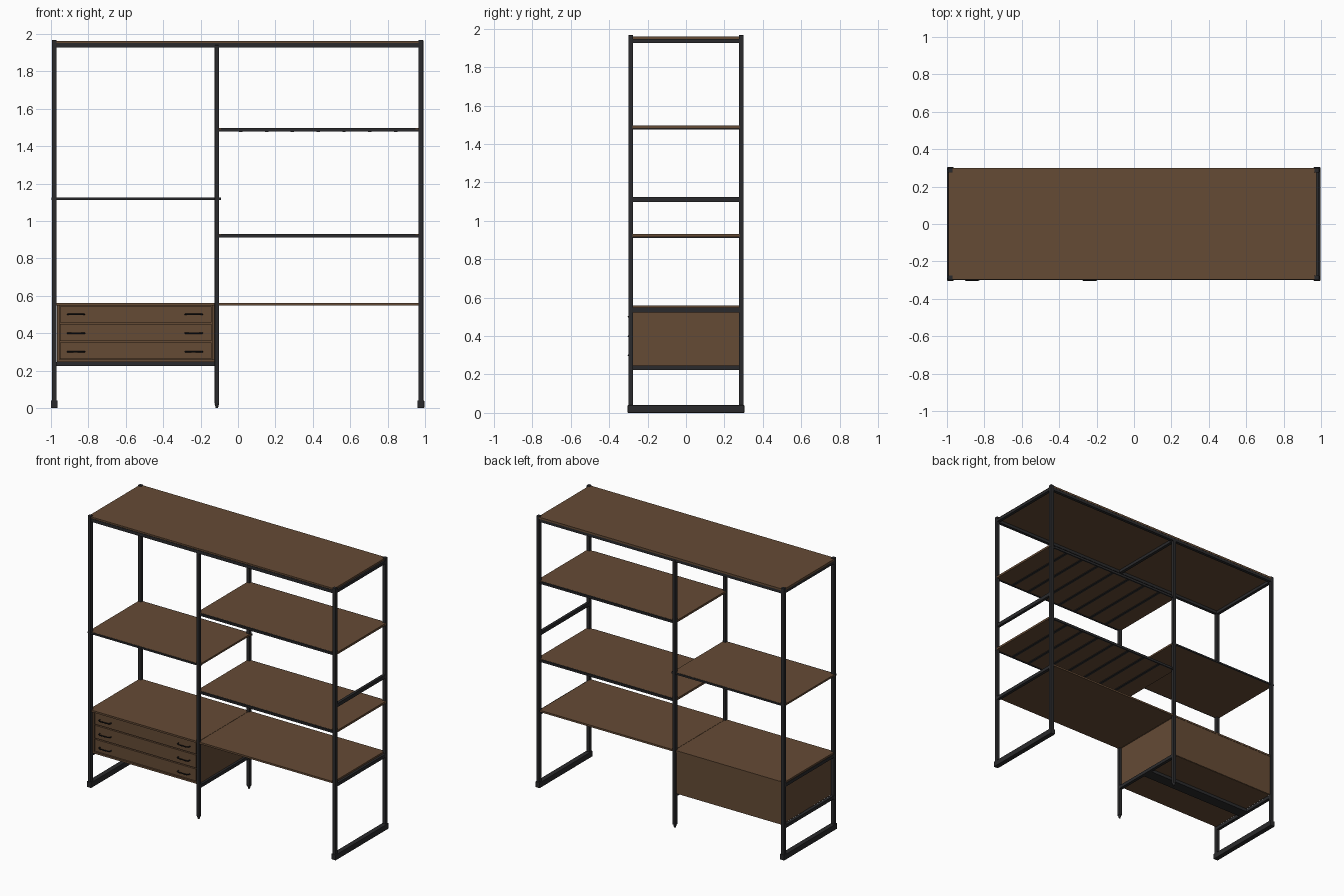
import bpy, math
from mathutils import Vector

if "Cube" in bpy.data.objects:
    bpy.data.objects.remove(bpy.data.objects["Cube"])


def material(name, rgb):
    m = bpy.data.materials.new(name)
    m.diffuse_color = (*rgb, 1)
    m.use_nodes = True
    m.node_tree.nodes["Principled BSDF"].inputs["Base Color"].default_value = m.diffuse_color
    return m


WOOD = material("walnut wood", (0.13, 0.070, 0.036))
METAL = material("dark metal", (0.023, 0.023, 0.025))
BLACK = material("black handle", (0.010, 0.010, 0.011))


def box(name, x, y, z, mat, bevel=0.0):
    """Box from (min, max) ranges."""
    bpy.ops.mesh.primitive_cube_add(size=1)
    o = bpy.context.object
    o.name = name
    lo, hi = Vector((x[0], y[0], z[0])), Vector((x[1], y[1], z[1]))
    mid, size = (lo + hi) / 2, hi - lo
    for v in o.data.vertices:
        v.co = Vector(a * b for a, b in zip(v.co, size)) + mid
    o.data.materials.append(mat)
    if bevel:
        b = o.modifiers.new("bevel", "BEVEL")
        b.width, b.segments = bevel, 2
    return o


def around(c, h):
    return (c - h, c + h)


XL, XM, XR = -0.982, -0.113, 0.978   # post lines
Y, H = 0.288, 0.0125                 # post depth line, half thickness

# corner posts and floor runners
for side, x in (("left", XL), ("right", XR)):
    for end, y in (("front", -Y), ("back", Y)):
        box(f"{side}_{end}_post", around(x, H), around(y, H), (0.02, 1.967), METAL, 0.003)
    box(f"{side}_floor_runner", around(x, 0.018), (-0.304, 0.304), (0, 0.04), METAL, 0.003)

# middle posts with tapered feet
for end, y in (("front", -Y), ("back", Y)):
    box(f"middle_{end}_post", around(XM, 0.0115), around(y, H), (0.02, 1.94), METAL, 0.003)
    bpy.ops.mesh.primitive_cone_add(vertices=16, radius1=0.006, radius2=0.0115,
                                    depth=0.02, location=(XM, y, 0.01))
    bpy.context.object.name = f"middle_{end}_foot"
    bpy.context.object.data.materials.append(METAL)

# top frame and board
for end, y in (("front", -Y), ("back", Y)):
    box(f"top_{end}_rail", (XL, XR), around(y, 0.011), (1.927, 1.95), METAL)
for name, x in (("left", XL), ("middle", XM), ("right", XR)):
    box(f"top_{name}_rail", around(x, 0.011), (-Y, Y), (1.927, 1.948), METAL)
box("top_board", (-0.993, 0.977), (-0.296, 0.3), (1.948, 1.961), WOOD)

# side rails between front and back posts
box("right_brace", around(XR, 0.010), (-Y, Y), (1.097, 1.123), METAL)
for name, x, z in (("desk_rail", XR, 0.536), ("cabinet_left_top_rail", XL, 0.536),
                   ("cabinet_left_rail", XL, 0.236), ("cabinet_right_rail", XM, 0.236)):
    box(name, around(x, 0.011), (-Y, Y), around(z, 0.012), METAL)

# left shelf with thin metal edges
box("left_shelf", (-0.994, -0.100), (-0.29, 0.29), (1.112, 1.125), WOOD)
for end, y in (("front", -0.293), ("back", 0.293)):
    box(f"left_shelf_{end}_edge", (-0.998, -0.092), around(y, 0.004), (1.112, 1.124), METAL)

# right shelves: board, front and back edges, slats below
for name, z in (("lower", 0.92), ("upper", 1.485)):
    box(f"{name}_shelf", (-0.122, 0.990), (-0.288, 0.288), (z - 0.004, z + 0.011), WOOD)
    for end, s in (("front", -1), ("back", 1)):
        box(f"{name}_shelf_{end}_edge", (-0.126, 0.993), around(s * 0.290, 0.005),
            (z - 0.008, z + 0.004), METAL)
        box(f"{name}_shelf_{end}_lip", (-0.09, 0.95), around(s * 0.290, 0.003),
            (z + 0.003, z + 0.0105), METAL)
    for i in range(7):
        box(f"{name}_shelf_slat_{i + 1}", around(0.015 + i * 0.138, 0.009),
            (-0.288, 0.288), (z - 0.009, z - 0.003), METAL)

# desk board
box("desk_board", (-0.112, 0.972), (-0.293, 0.293), (0.547, 0.560), WOOD)

# drawer cabinet
CL, CR = -0.968, -0.126
box("cabinet_top", (-0.99, -0.114), (-0.293, 0.293), (0.547, 0.560), WOOD)
box("cabinet_bottom", (CL, CR), (-0.284, 0.288), (0.246, 0.259), WOOD)
box("cabinet_left_side", (CL, CL + 0.013), (-0.284, 0.284), (0.248, 0.548), WOOD)
box("cabinet_right_side", (CR - 0.013, CR + 0.008), (-0.275, 0.275), (0.248, 0.548), WOOD)
box("cabinet_back", (CL, CR), (0.276, 0.291), (0.248, 0.548), WOOD)
box("cabinet_beam", (XL, XM), (-0.04, 0.04), (0.224, 0.247), METAL)
box("cabinet_inner_back", (CL + 0.01, CR - 0.01), (-0.262, -0.255), (0.255, 0.55), WOOD)


def handle(name, x, z):
    c = bpy.data.curves.new(name, "CURVE")
    c.dimensions = "3D"
    c.bevel_depth, c.bevel_resolution = 0.004, 2
    s = c.splines.new("POLY")
    pts = [(-0.046, -0.276), (-0.044, -0.291), (-0.034, -0.300),
           (0.034, -0.300), (0.044, -0.291), (0.046, -0.276)]
    s.points.add(len(pts) - 1)
    for p, (dx, y) in zip(s.points, pts):
        p.co = (x + dx, y, z, 1)
    c.use_fill_caps = True
    o = bpy.data.objects.new(name, c)
    bpy.context.collection.objects.link(o)
    c.materials.append(BLACK)


# drawer fronts and handles
for i, (z0, z1) in enumerate(((0.263, 0.349), (0.357, 0.450), (0.458, 0.543)), 1):
    box(f"drawer_{i}_front", (CL + 0.016, CR - 0.016), (-0.279, -0.261), (z0, z1), WOOD)
    for side, x in (("left", -0.866), ("right", -0.236)):
        handle(f"drawer_{i}_{side}_handle", x, 0.2 + i * 0.1)
